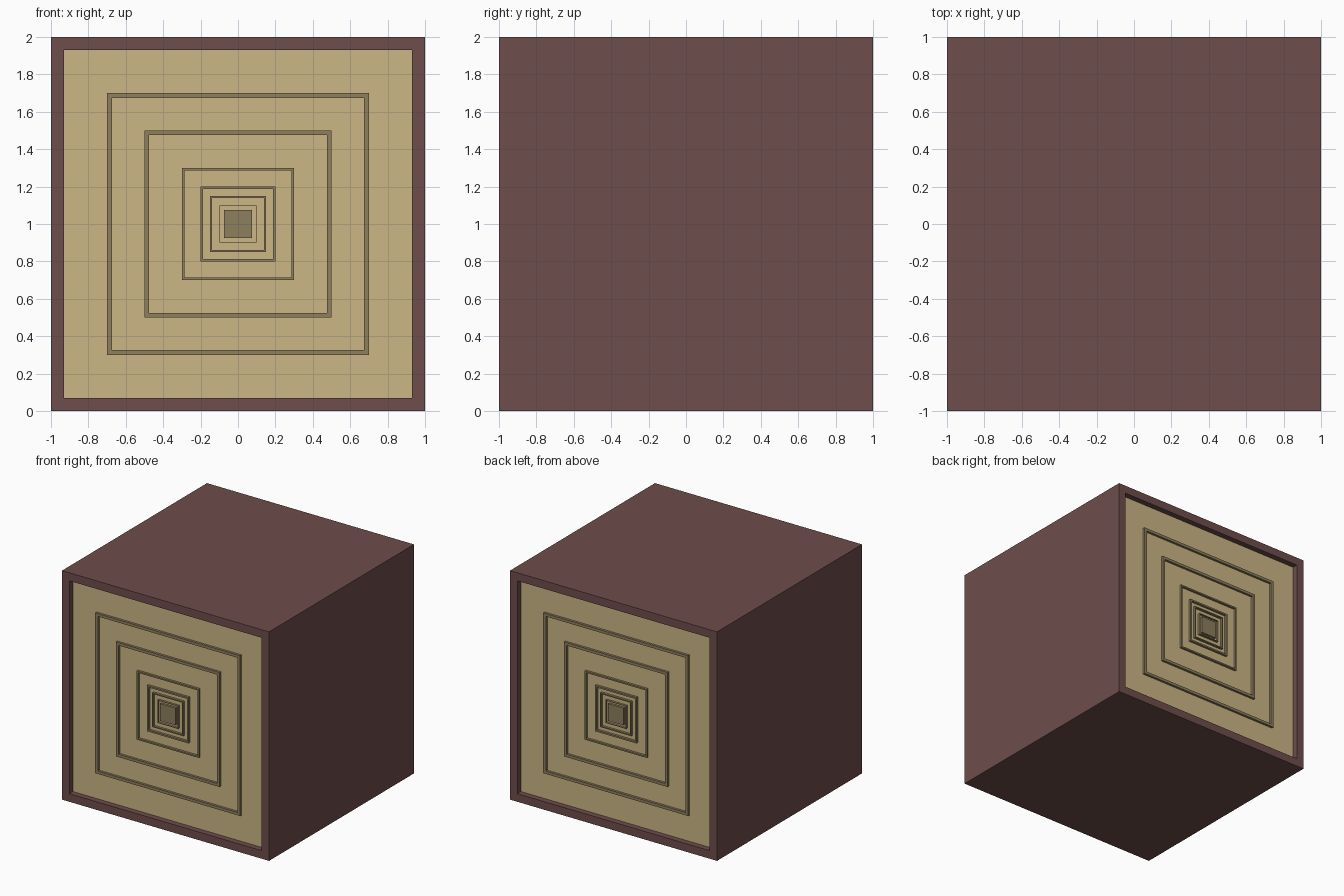
import bpy, bmesh

if "Cube" in bpy.data.objects:
    bpy.data.objects.remove(bpy.data.objects["Cube"])

def material(name, color):
    m = bpy.data.materials.new(name)
    m.diffuse_color = (*color, 1)
    m.use_nodes = True
    m.node_tree.nodes["Principled BSDF"].inputs["Base Color"].default_value = m.diffuse_color
    return m

bark = material("bark", (0.155, 0.075, 0.07))
wood = material("wood", (0.60, 0.47, 0.235))
dark = material("dark_wood", (0.27, 0.21, 0.11))

def finish(bm, name, mats):
    mesh = bpy.data.meshes.new(name)
    bm.to_mesh(mesh)
    bm.free()
    obj = bpy.data.objects.new(name, mesh)
    for m in mats:
        mesh.materials.append(m)
    bpy.context.collection.objects.link(obj)

# Block with a recessed pale panel at each end
bm = bmesh.new()
bmesh.ops.create_cube(bm, size=2)
bmesh.ops.translate(bm, verts=bm.verts, vec=(0, 0, 1))
for f in [f for f in bm.faces if abs(f.normal.y) > 0.9]:
    n = f.normal.copy()
    bmesh.ops.inset_region(bm, faces=[f], thickness=0.1)
    bmesh.ops.inset_region(bm, faces=[f], thickness=0)
    bmesh.ops.translate(bm, verts=f.verts, vec=-n * 0.05)
    f.material_index = 1
finish(bm, "log_block", [bark, wood])

# Growth rings: (outer half size, line width), raised from the panel
RINGS = [(0.7, 0.025), (0.5, 0.025), (0.3, 0.013), (0.2, 0.014),
         (0.15, 0.01), (0.1, 0.004)]
RAISE = 0.02

def ring(name, side, outer, width=None):
    bm = bmesh.new()
    y0, y1 = side * 0.95, side * (0.95 + RAISE)
    corners = [(-1, -1), (1, -1), (1, 1), (-1, 1)]
    def loop(r, y):
        return [bm.verts.new((cx * r, y, 1 + cz * r)) for cx, cz in corners]
    loops = [loop(outer, y0), loop(outer, y1)]
    if width:
        loops += [loop(outer - width, y1), loop(outer - width, y0)]
    else:
        bm.faces.new(loops[-1])
    for a, b in zip(loops, loops[1:]):
        for i in range(4):
            j = (i + 1) % 4
            bm.faces.new((a[i], a[j], b[j], b[i]))
    bmesh.ops.recalc_face_normals(bm, faces=bm.faces)
    finish(bm, name, [dark])

for side, label in ((-1, "front"), (1, "back")):
    for k, (outer, width) in enumerate(RINGS):
        ring(f"{label}_ring_{k + 1}", side, outer, width)
    # Heartwood square in the middle
    ring(f"{label}_heartwood", side, 0.075)
